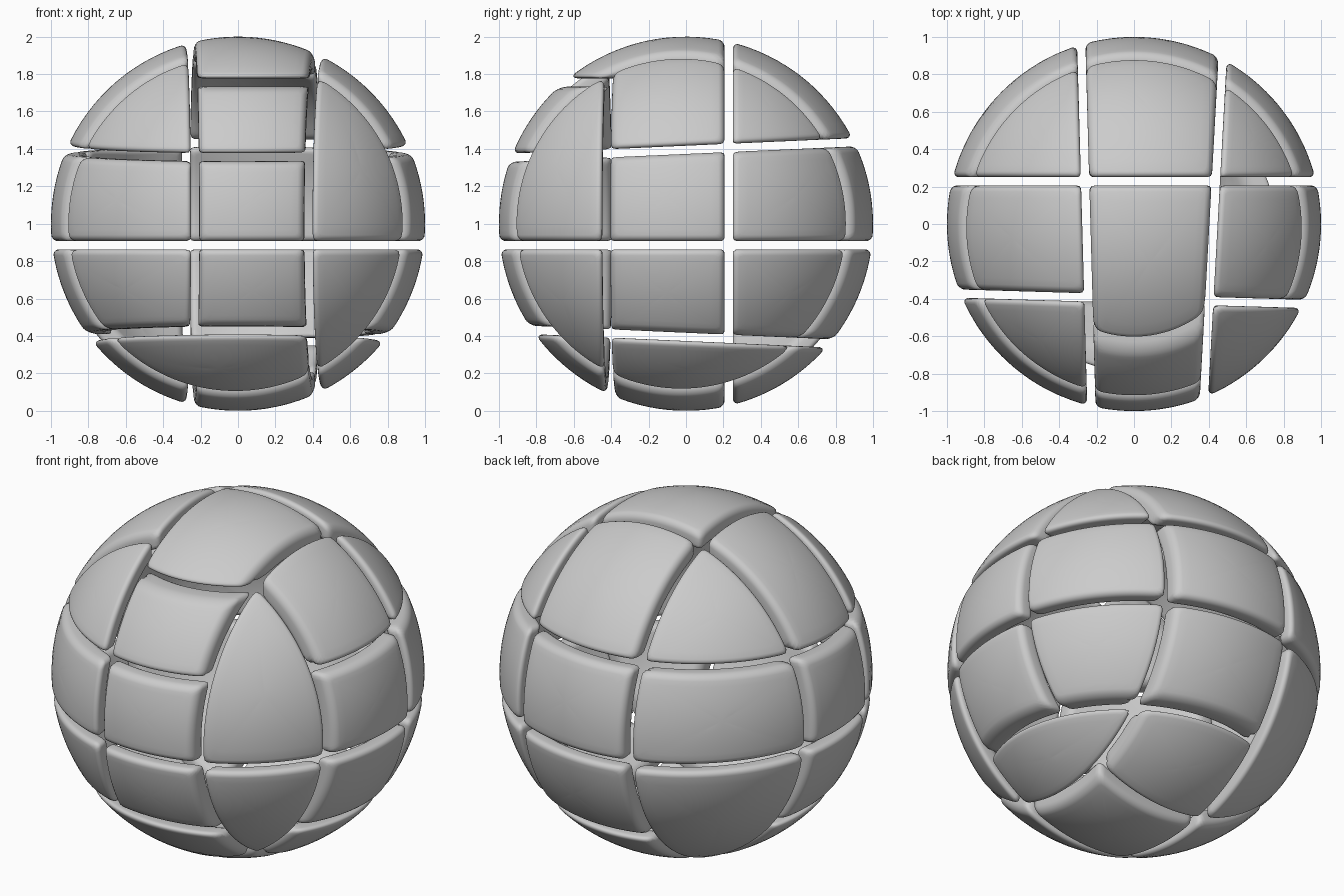
import bpy, math
from mathutils import Vector

if "Cube" in bpy.data.objects:
    bpy.data.objects.remove(bpy.data.objects["Cube"])

R_OUT, R_IN, BEVEL, GAP = 1.0, 0.9, 0.033, 0.022
STEPS = 144

# Cutting planes relative to the ball centre: (normal, offset)
CUTS = {
    "xl": ((1, 0.028, 0), -0.255), "xr": ((1, -0.055, 0), 0.425),
    "yf": ((0.03, 1, 0), -0.40),   "yb": ((0, 1, 0), 0.228),
    "zl": ((0, 0.045, 1), -0.605), "zm": ((0, 0, 1), -0.115),
    "zu": ((0, -0.045, 1), 0.395), "zt": ((0, 0, 1), 0.755),
}

# Each panel is bounded by cuts: "<" keeps the low side, ">" the high side
CENTRE, LEFT, RIGHT = ">xl <xr ", "<xl ", ">xr "
PANELS = {
    "centre_front_lower": CENTRE + "<yb >zl <zm",
    "centre_front_middle": CENTRE + "<yb >zm <zu",
    "centre_front_upper": CENTRE + "<yb >zu <zt",
    "centre_top": CENTRE + "<yb >zt",
    "centre_back_upper": CENTRE + ">yb >zu",
    "centre_back_middle": CENTRE + ">yb >zm <zu",
    "centre_back_lower": CENTRE + ">yb >zl <zm",
    "centre_back_bottom": CENTRE + ">yb <zl",
    "centre_bottom": CENTRE + ">yf <yb <zl",
    "front_bottom": "<xr <yf <zl",
    "left_front_upper": LEFT + "<yf >zu",
    "left_front_middle": LEFT + "<yf >zm <zu",
    "left_front_lower": LEFT + "<yf >zl <zm",
    "left_upper": LEFT + ">yf <yb >zu",
    "left_middle": LEFT + ">yf <yb >zm <zu",
    "left_lower": LEFT + ">yf <yb >zl <zm",
    "left_bottom": LEFT + ">yf <yb <zl",
    "left_back_upper": LEFT + ">yb >zu",
    "left_back_middle": LEFT + ">yb >zm <zu",
    "left_back_lower": LEFT + ">yb <zm",
    "right_front_upper": RIGHT + "<yf >zm",
    "right_front_lower": RIGHT + "<yf <zm",
    "right_upper": RIGHT + ">yf <yb >zu",
    "right_middle": RIGHT + ">yf <yb >zm <zu",
    "right_lower": RIGHT + ">yf <yb >zl <zm",
    "right_back_upper": RIGHT + ">yb >zu",
    "right_back_middle": RIGHT + ">yb >zm <zu",
    "right_back_lower": RIGHT + ">yb >zl <zm",
    "right_bottom": RIGHT + ">yf <zl",
}

# Even spread of sample directions, used to find each panel's middle
N = 4000
DIRS = []
for i in range(N):
    z = 1 - (2 * i + 1) / N
    a, r = i * math.pi * (3 - math.sqrt(5)), math.sqrt(1 - z * z)
    DIRS.append(Vector((r * math.cos(a), r * math.sin(a), z)))

# Cross-section from outer middle to inner middle: (radius, inset, fraction)
PROFILE = [(R_OUT, BEVEL, f / 7) for f in range(1, 7)]
ARC = [math.radians(18 * k) for k in range(6)]
PROFILE += [(R_OUT - BEVEL + BEVEL * math.cos(t), BEVEL * (1 - math.sin(t)), 1) for t in ARC]
PROFILE += [(R_IN + BEVEL - BEVEL * math.cos(t), BEVEL * (1 - math.sin(t)), 1) for t in reversed(ARC)]
PROFILE += [(R_IN, BEVEL, f / 4) for f in (3, 2, 1)]


def half_spaces(spec):
    planes = []
    for word in spec.split():
        n, h = CUTS[word[1:]]
        n = Vector(n)
        h, n = h / n.length, n.normalized()
        planes.append((n, h - GAP) if word[0] == "<" else (-n, -h - GAP))
    return planes


def reach(planes, c, e, radius, inset):
    """Angle from c towards e at which the panel outline is met (corners softened)."""
    total = 0
    for n, h in planes:
        a, b, h = radius * n.dot(c), radius * n.dot(e), h - inset
        m = math.hypot(a, b)
        if m > abs(h):
            t = (math.atan2(b, a) - math.acos(h / m)) % (2 * math.pi)
            total += max(t, 0.01) ** -30
    return total ** (-1 / 30)


def panel(name, spec):
    planes = half_spaces(spec)
    inside = [d for d in DIRS if all(n.dot(d) < h for n, h in planes)]
    c = sum(inside, Vector()).normalized()
    e1 = c.orthogonal().normalized()
    e2 = c.cross(e1)
    rays = [e1 * math.cos(p) + e2 * math.sin(p)
            for p in (2 * math.pi * i / STEPS for i in range(STEPS))]
    up = Vector((0, 0, 1))
    verts, faces = [c * R_OUT + up], []
    for radius, inset, frac in PROFILE:
        for e in rays:
            t = frac * reach(planes, c, e, radius, inset)
            verts.append((c * math.cos(t) + e * math.sin(t)) * radius + up)
    verts.append(c * R_IN + up)
    last, end = 1 + (len(PROFILE) - 1) * STEPS, len(verts) - 1
    for i in range(STEPS):
        j = (i + 1) % STEPS
        faces.append((0, 1 + i, 1 + j))
        for k in range(len(PROFILE) - 1):
            a = 1 + k * STEPS
            b = a + STEPS
            faces.append((a + i, b + i, b + j, a + j))
        faces.append((end, last + j, last + i))
    mesh = bpy.data.meshes.new(name)
    mesh.from_pydata(verts, [], faces)
    mesh.shade_smooth()
    bpy.context.collection.objects.link(bpy.data.objects.new(name, mesh))


for name, spec in PANELS.items():
    panel("panel_" + name, spec)
